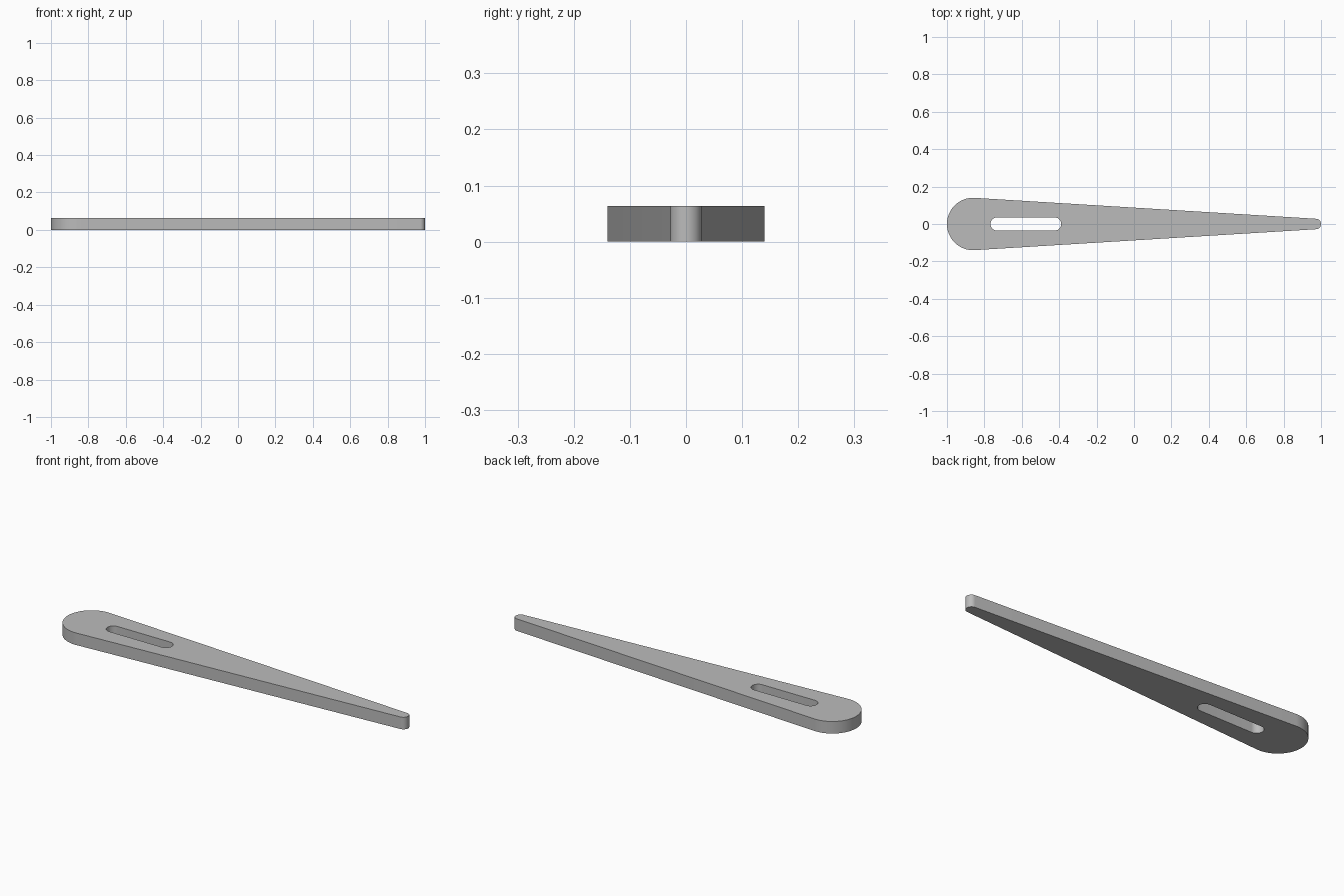
import bpy, bmesh
from math import asin, cos, sin, pi

cube = bpy.data.objects.get("Cube")
if cube:
    bpy.data.objects.remove(cube, do_unlink=True)

THICKNESS = 0.064


def arc(cx, radius, start, end, steps):
    """Points along an arc centred on the x axis."""
    angles = [start + (end - start) * i / steps for i in range(steps + 1)]
    return [(cx + radius * cos(a), radius * sin(a), 0) for a in angles]


def capsule(x1, r1, x2, r2, steps):
    """Closed outline: two round ends joined by their tangent lines."""
    t = pi / 2 - asin((r1 - r2) / (x2 - x1))
    return arc(x1, r1, t, 2 * pi - t, steps) + arc(x2, r2, -t, t, steps)


def add_loop(bm, points):
    verts = [bm.verts.new(p) for p in points]
    return [bm.edges.new((v, verts[i - 1])) for i, v in enumerate(verts)]


# Tapered plate with a long rounded slot near the wide end
bm = bmesh.new()
edges = add_loop(bm, capsule(-0.86, 0.14, 0.972, 0.028, 40))
edges += add_loop(bm, capsule(-0.732, 0.035, -0.424, 0.035, 24))
bmesh.ops.triangle_fill(bm, edges=edges, use_beauty=True, normal=(0, 0, 1))
solid = bmesh.ops.extrude_face_region(bm, geom=bm.faces[:], use_keep_orig=True)
top = [g for g in solid["geom"] if isinstance(g, bmesh.types.BMVert)]
bmesh.ops.translate(bm, verts=top, vec=(0, 0, THICKNESS))
bmesh.ops.recalc_face_normals(bm, faces=bm.faces[:])

mesh = bpy.data.meshes.new("tapered_plate")
bm.to_mesh(mesh)
bm.free()
plate = bpy.data.objects.new("tapered_plate", mesh)
bpy.context.collection.objects.link(plate)

# Plain grey finish
grey = bpy.data.materials.new("plain_grey")
grey.use_nodes = True
colour = (0.5, 0.5, 0.5, 1)
grey.diffuse_color = colour
grey.node_tree.nodes["Principled BSDF"].inputs["Base Color"].default_value = colour
mesh.materials.append(grey)

# Smooth round ends, crisp rims
bpy.ops.object.select_all(action="DESELECT")
plate.select_set(True)
bpy.context.view_layer.objects.active = plate
bpy.ops.object.shade_smooth_by_angle(angle=pi / 6)
